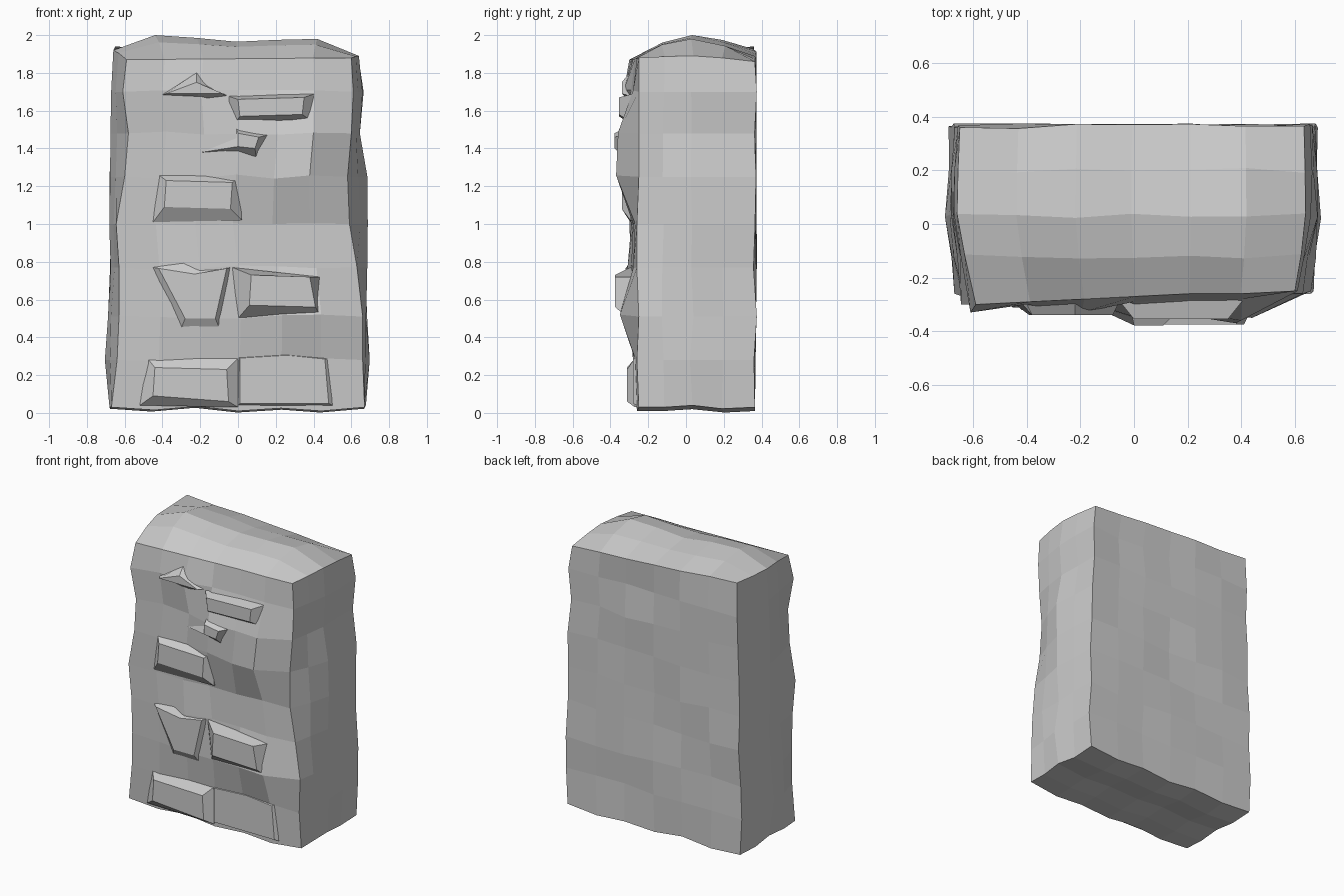
import bpy, bmesh, random
random.seed(4)

# Lattice lines of the rock slab
Z = [0.03, 0.28, 0.51, 0.77, 1.0, 1.25, 1.48, 1.7, 1.87]
T = [0, 0.17, 0.34, 0.5, 0.67, 0.83, 1]
Y = [-0.26, -0.12, 0.03, 0.2, 0.365]
NX, NY, NZ = 6, 4, 8
# Outline of the slab: front corners and widest line, per height
FL = [-.67, -.64, -.63, -.63, -.645, -.60, -.58, -.61, -.59]
FR = [.67, .66, .66, .63, .59, .58, .60, .61, .60]
WL = [-.68, -.70, -.69, -.68, -.675, -.68, -.67, -.665, -.66]
WR = [.67, .69, .68, .68, .68, .68, .65, .665, .64]
# Front relief in hundredths (rows go up, columns go right)
FRONT = [
    [26, 26, 26, 26, 26, 26, 25],
    [27, 28, 27, 27, 27, 27, 26],
    [28, 29, 30, 30, 33, 35, 25],
    [29, 29, 31, 29, 28, 28, 26],
    [30, 29, 29, 28, 28, 27, 26],
    [30, 30, 29, 33, 34, 37, 25],
    [31, 29, 29, 35, 33, 36, 25],
    [33, 30, 33, 29, 28, 28, 25],
    [30, 29, 28, 27, 26, 26, 25]]
RIDGE = [1.92, 2.0, 1.985, 1.965, 1.975, 1.98, 1.89]


def point(i, j, k):
    """Rough position of lattice vertex i, j, k."""
    jit = lambda a: random.uniform(-a, a)
    s = [0, .6, 1, .95, .85][j]
    xl = FL[k] + (WL[k] - FL[k]) * s
    xr = FR[k] + (WR[k] - FR[k]) * s
    x = xl + (xr - xl) * T[i]
    if 0 < j < NY and k < NZ:
        x += jit(.008)
    y, z = Y[j], Z[k]
    if j == 0:
        y = -FRONT[k][i] / 100
    else:
        y += jit(.01)
    if k == NZ:
        back = 1.94 - .08 * T[i]
        front = 1.87 + .01 * T[i]
        r = RIDGE[i]
        z = [front, front * .3 + r * .7, r, r * .65 + back * .35, back][j]
    elif k == 0:
        z = [.03, .015, .035, .01, .025, .01, .03][i] + [0, 0, .01, -.008, 0][j]
    elif 0 < i < NX:
        z += jit(.012)
    return x, y, max(z, 0)


def finish(bm, name):
    bmesh.ops.recalc_face_normals(bm, faces=bm.faces)
    me = bpy.data.meshes.new(name)
    bm.to_mesh(me)
    bm.free()
    ob = bpy.data.objects.new(name, me)
    bpy.context.collection.objects.link(ob)
    return ob


# Slab: the six faceted sides of the lattice
bm = bmesh.new()
cache = {}


def vert(c):
    if c not in cache:
        cache[c] = bm.verts.new(point(*c))
    return cache[c]


N = (NX, NY, NZ)
for axis in range(3):
    a, b = [d for d in range(3) if d != axis]
    for end in (0, N[axis]):
        for u in range(N[a]):
            for v in range(N[b]):
                quad = []
                for du, dv in ((0, 0), (1, 0), (1, 1), (0, 1)):
                    c = [0, 0, 0]
                    c[axis], c[a], c[b] = end, u + du, v + dv
                    quad.append(vert(tuple(c)))
                bm.faces.new(quad)
finish(bm, "rock_slab")


# Holds: chamfered blocks standing out of the front
def hold(name, outer, inner, base, depth):
    bm = bmesh.new()
    rings = [[bm.verts.new((x, y, z)) for x, z in pts]
             for pts, y in ((outer, -.22), (outer, base), (inner, depth))]
    bm.faces.new(rings[0])
    bm.faces.new(rings[2])
    n = len(outer)
    for r, s in zip(rings, rings[1:]):
        for i in range(n):
            m = (i + 1) % n
            bm.faces.new((r[i], r[m], s[m], s[i]))
    finish(bm, name)


hold("foot_hold", [(-.52, .04), (0, .03), (0, .29), (-.48, .29)],
     [(-.45, .09), (-.05, .06), (-.06, .23), (-.44, .24)], -.27, -.312)
hold("lower_hold", [(0, .5), (.45, .49), (.43, .72), (-.03, .77)],
     [(.06, .57), (.41, .56), (.38, .72), (.07, .73)], -.295, -.375)
hold("middle_hold", [(-.45, 1.01), (.02, 1.02), (.01, 1.25), (-.42, 1.26)],
     [(-.39, 1.09), (-.04, 1.08), (-.03, 1.22), (-.38, 1.23)], -.295, -.34)
hold("upper_hold", [(-.03, 1.52), (.41, 1.53), (.41, 1.69), (-.06, 1.68)],
     [(.01, 1.57), (.34, 1.58), (.35, 1.67), (0, 1.66)], -.28, -.355)
hold("knob", [(-.19, 1.38), (.1, 1.32), (.2, 1.48), (-.02, 1.53)],
     [(.0, 1.41), (.09, 1.4), (.11, 1.46), (.0, 1.48)], -.29, -.378)
# Overhanging lip, sloping shelf and bottom ledge
hold("upper_lip", [(-.4, 1.685), (-.22, 1.65), (-.06, 1.68), (-.22, 1.8)],
     [(-.38, 1.69), (-.21, 1.69), (-.08, 1.69), (-.22, 1.75)], -.3, -.34)
hold("shelf", [(-.3, .45), (-.1, .45), (-.04, .77), (-.23, .805), (-.45, .77)],
     [(-.28, .5), (-.12, .5), (-.06, .765), (-.23, .735), (-.42, .765)], -.29, -.32)
hold("bottom_ledge", [(0, .04), (.5, .04), (.48, .29), (.26, .315), (0, .3)],
     [(.01, .05), (.48, .05), (.46, .285), (.26, .305), (.01, .29)], -.26, -.28)
